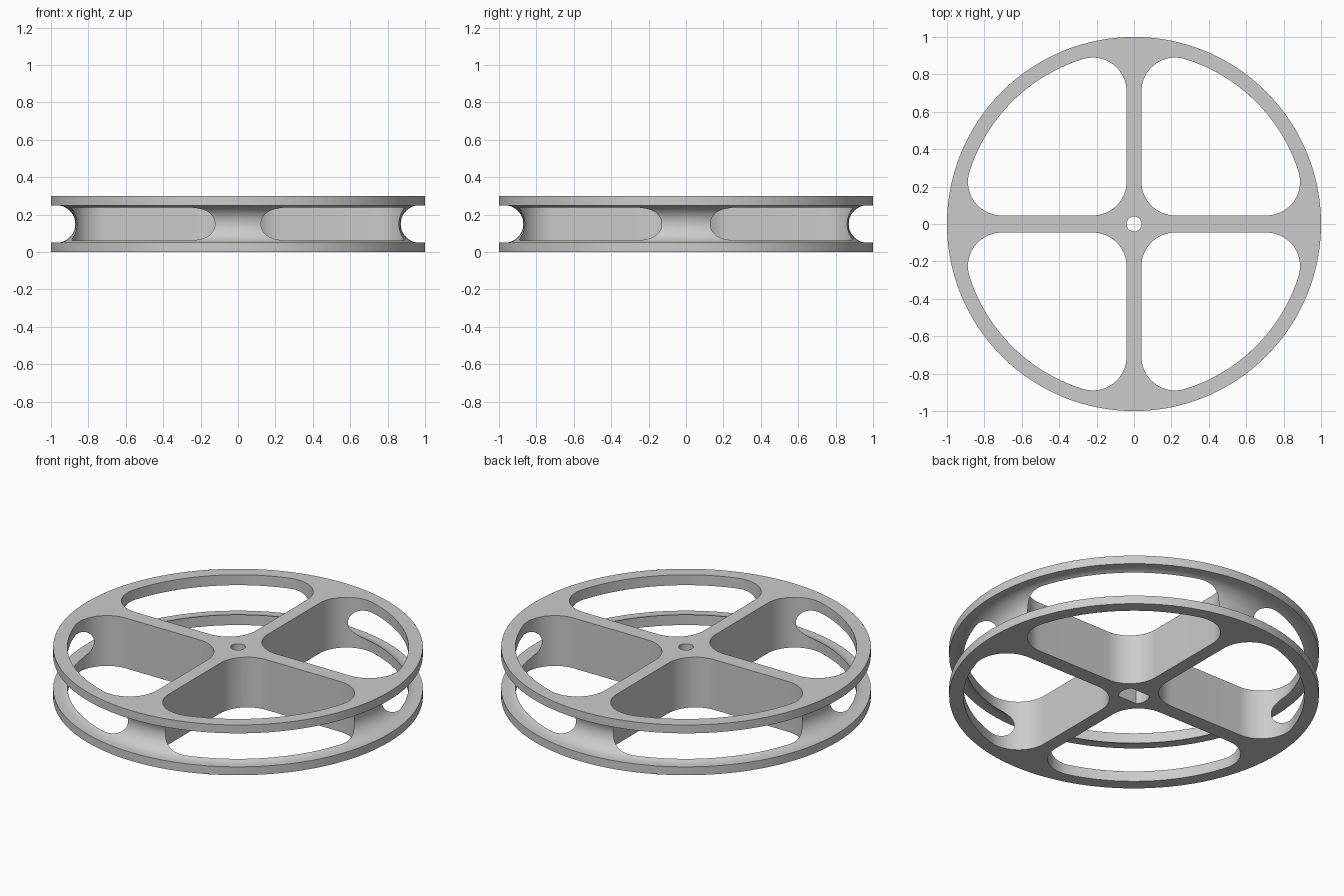
import bpy, bmesh
from math import sin, cos, pi, sqrt, atan2
from mathutils import Vector

HEIGHT = 0.3
RIM = 1.0            # outer radius
POCKET = 0.923       # outer radius of the pockets
FILLET = 0.18        # pocket corner radius
HALF_X, HALF_Y = 0.04, 0.046   # half widths of the spokes

cube = bpy.data.objects.get("Cube")
if cube:
    bpy.data.objects.remove(cube, do_unlink=True)

grey = bpy.data.materials.new("light grey")
grey.use_nodes = True
colour = (0.6, 0.6, 0.6, 1)
grey.diffuse_color = colour
grey.node_tree.nodes["Principled BSDF"].inputs["Base Color"].default_value = colour


def arc(cx, cy, r, start, end, steps):
    return [(cx + r * cos(start + (end - start) * i / steps),
             cy + r * sin(start + (end - start) * i / steps))
            for i in range(steps + 1)]


def finish(bm, name):
    bmesh.ops.remove_doubles(bm, verts=bm.verts, dist=1e-5)
    bmesh.ops.recalc_face_normals(bm, faces=bm.faces)
    mesh = bpy.data.meshes.new(name)
    bm.to_mesh(mesh)
    bm.free()
    mesh.materials.append(grey)
    obj = bpy.data.objects.new(name, mesh)
    bpy.context.collection.objects.link(obj)
    return obj


def prism(name, outline, bottom, top):
    bm = bmesh.new()
    face = bm.faces.new([bm.verts.new((x, y, bottom)) for x, y in outline])
    new = bmesh.ops.extrude_face_region(bm, geom=[face])["geom"]
    bmesh.ops.translate(bm, vec=(0, 0, top - bottom),
                        verts=[v for v in new if isinstance(v, bmesh.types.BMVert)])
    return finish(bm, name)


# Wheel body: bore, two flanges and a round groove, turned about z
groove = arc(0.97, HEIGHT / 2, 0.1, 1.5 * pi, 0.5 * pi, 24)
profile = [(0.04, 0), (RIM, 0), (RIM, 0.05)] + groove + [(RIM, 0.25), (RIM, HEIGHT), (0.04, HEIGHT)]
bm = bmesh.new()
verts = [bm.verts.new((r, 0, z)) for r, z in profile]
edges = [bm.edges.new((a, b)) for a, b in zip(verts, verts[1:] + verts[:1])]
bmesh.ops.spin(bm, geom=verts + edges, cent=Vector(), axis=(0, 0, 1),
               angle=2 * pi, steps=128, use_merge=True)
wheel = finish(bm, "spoked_wheel")

# One rounded quarter pocket, mirrored into all four quadrants
ix, iy = HALF_X + FILLET, HALF_Y + FILLET
reach = POCKET - FILLET
ox, oy = sqrt(reach ** 2 - iy ** 2), sqrt(reach ** 2 - ix ** 2)
low, high = atan2(iy, ox), atan2(oy, ix)
quarter = (arc(ix, iy, FILLET, pi, 1.5 * pi, 16)
           + arc(ox, iy, FILLET, -pi / 2, low, 20)
           + arc(0, 0, POCKET, low, high, 28)[1:-1]
           + arc(ix, oy, FILLET, high, pi, 20))
cutters = [prism("pocket_cutter", [(x * sx, y * sy) for x, y in quarter], -0.1, HEIGHT + 0.1)
           for sx in (1, -1) for sy in (1, -1)]

# Two-flat axle socket in the underside
half = atan2(0.055, 0.062)
socket = arc(0, 0, 0.083, -half, half, 10) + arc(0, 0, 0.083, pi - half, pi + half, 10)
cutters.append(prism("socket_cutter", socket, -0.1, 0.2))

bpy.context.view_layer.objects.active = wheel
wheel.select_set(True)
for cutter in cutters:
    mod = wheel.modifiers.new("cut", "BOOLEAN")
    mod.operation = "DIFFERENCE"
    mod.solver = "EXACT"
    mod.object = cutter
    bpy.ops.object.modifier_apply(modifier=mod.name)
    bpy.data.objects.remove(cutter, do_unlink=True)

bpy.ops.object.shade_smooth_by_angle(angle=pi / 6)
